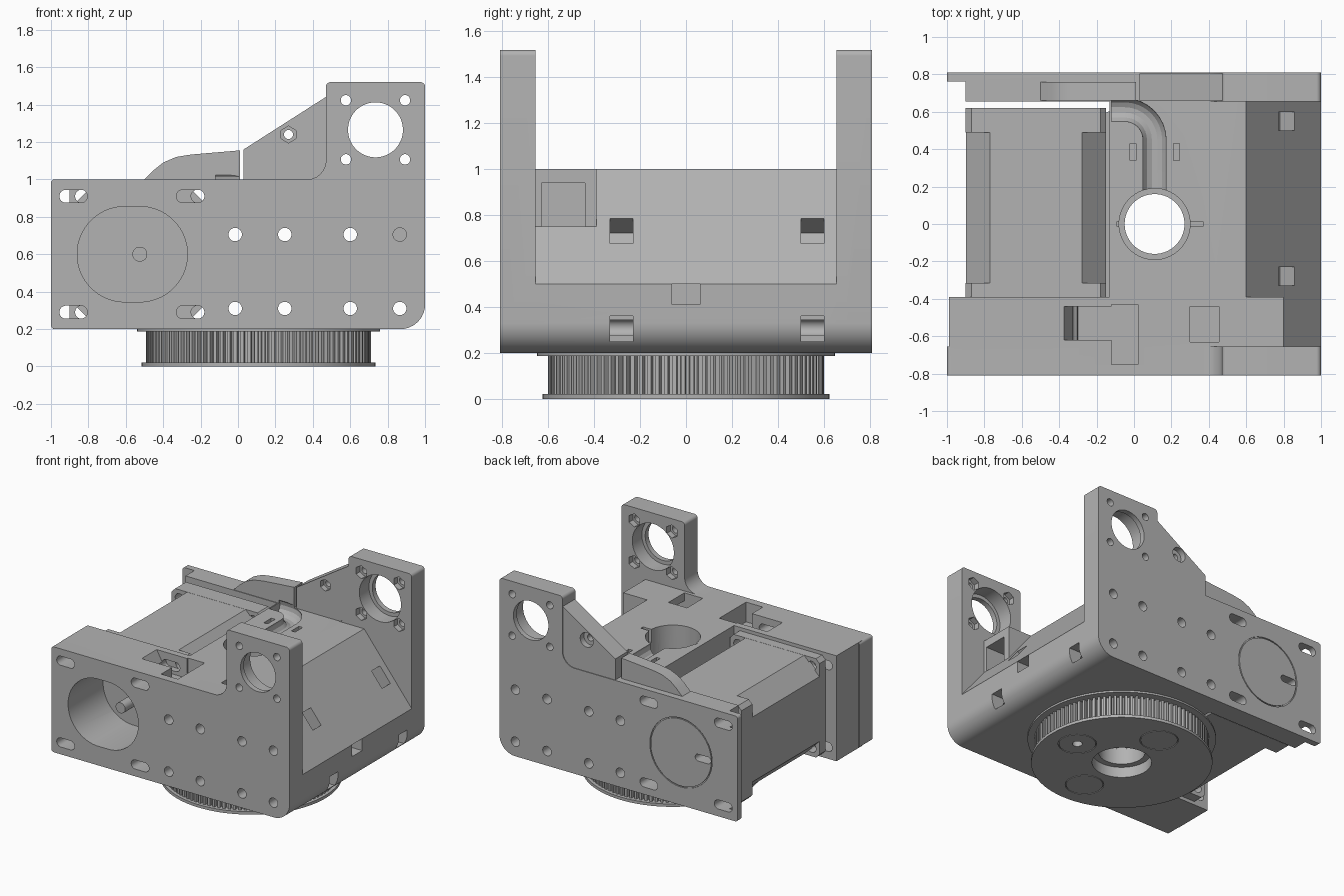
import bpy, bmesh, math
from mathutils import Vector, Matrix

if "Cube" in bpy.data.objects:
    bpy.data.objects.remove(bpy.data.objects["Cube"])

grey = bpy.data.materials.new("plastic_grey")
grey.use_nodes = True
COLOUR = (0.45, 0.45, 0.45, 1)
grey.diffuse_color = COLOUR
grey.node_tree.nodes["Principled BSDF"].inputs["Base Color"].default_value = COLOUR


# ---- helpers ----
def prism(name, pts, axis, a, b):
    """Extrude a 2D outline along an axis from a to b."""
    place = {"x": lambda p, h: (h, p[0], p[1]),
             "y": lambda p, h: (p[0], h, p[1]),
             "z": lambda p, h: (p[0], p[1], h)}[axis]
    bm = bmesh.new()
    low = [bm.verts.new(place(p, a)) for p in pts]
    high = [bm.verts.new(place(p, b)) for p in pts]
    bm.faces.new(low)
    bm.faces.new(high)
    for i in range(len(pts)):
        j = (i + 1) % len(pts)
        bm.faces.new((low[i], low[j], high[j], high[i]))
    bmesh.ops.recalc_face_normals(bm, faces=bm.faces)
    mesh = bpy.data.meshes.new(name)
    bm.to_mesh(mesh)
    bm.free()
    mesh.materials.append(grey)
    ob = bpy.data.objects.new(name, mesh)
    bpy.context.collection.objects.link(ob)
    return ob


def box(name, x0, x1, y0, y1, z0, z1):
    return prism(name, [(x0, y0), (x1, y0), (x1, y1), (x0, y1)], "z", z0, z1)


def circle(u, v, r, n=40, stretch=0.0):
    """Circle outline, or a slot when stretched along its first axis."""
    pts = []
    for i in range(n):
        t = math.tau * (i + 0.5) / n
        c = math.cos(t)
        pts.append((u + r * c + math.copysign(stretch, c), v + r * math.sin(t)))
    return pts


def rounded(corners, n=8):
    """Polygon outline with a radius given at each corner."""
    out = []
    for i, (x, y, r) in enumerate(corners):
        p = Vector((x, y))
        if r == 0:
            out.append((x, y))
            continue
        d1 = (Vector(corners[i - 1][:2]) - p).normalized()
        d2 = (Vector(corners[(i + 1) % len(corners)][:2]) - p).normalized()
        half = d1.angle(d2) / 2
        centre = p + (d1 + d2).normalized() * r / math.sin(half)
        v1 = p + d1 * r / math.tan(half) - centre
        v2 = p + d2 * r / math.tan(half) - centre
        for k in range(n + 1):
            v = v1.lerp(v2, k / n).normalized() * r
            out.append(tuple(centre + v))
    return out


def combine(target, others, operation="DIFFERENCE"):
    """Cut or join the other solids into the target, then drop them."""
    for other in others:
        mod = target.modifiers.new("op", "BOOLEAN")
        mod.operation, mod.solver, mod.object = operation, "EXACT", other
        bpy.context.view_layer.update()
        graph = bpy.context.evaluated_depsgraph_get()
        mesh = bpy.data.meshes.new_from_object(target.evaluated_get(graph))
        target.modifiers.clear()
        target.data = mesh
        bpy.data.objects.remove(other)


def cut_y(pts, a, b):
    return prism("cutter", pts, "y", a, b)


def cut_box(*dims):
    return box("cutter", *dims)


MX, MZ = -0.525, 0.6      # motor axis
PX = 0.11                 # pulley axis
EAR = (0.735, 1.265)      # bearing centre in the ears

# ---- frame: side plates with ears, wedge body, motor block ----
plate = rounded([(-1, .2, .02), (1, .2, .13), (1, 1.52, .025),
                 (.47, 1.52, .025), (.47, 1, .1), (-1, 1, .02)])
frame = prism("frame", plate, "y", -.81, -.655)
combine(frame, [
    prism("back", plate, "y", .655, .81),
    prism("body", rounded([(-.13, .2, 0), (1, .2, .13), (1, .5, 0),
                           (.6, 1, 0), (-.13, 1, 0)]), "y", -.7, .7),
    box("motor_block", -.99, -.1, -.7, -.39, .2, 1),
    box("nut_housing", .5, .8, -.7, -.39, .72, 1),
    prism("gusset", [(.03, .95), (.03, 1.16), (.5, 1.46), (.5, .95)], "y", .66, .805),
    prism("wire_cover", [(-.5, 1), (-.45, 1.05), (-.4, 1.09), (-.33, 1.12), (-.25, 1.133),
                         (.01, 1.155), (.01, .95), (-.5, .95)], "y", .66, .76),
], "UNION")

# motor pocket, thin outer edge of the back plate, rear marking
cuts = [cut_y(circle(MX - .04, MZ, .255, 48, .04), -.9, -.38),
        cut_box(-1.1, -.9, .6, .762, .1, 1.1),
        cut_y(circle(-.71, MZ, .026, 20, .04), .6, .9)]
ring = cut_y(circle(MX, MZ, .262, 48), .802, .83)
combine(ring, [cut_y(circle(MX, MZ, .254, 48), .7, .9)])
cuts.append(ring)

# adjustment slots and cross holes
for z in (MZ - .31, MZ + .31):
    for x in (-.88, -.255):
        cuts.append(cut_y(circle(x, z, .035, 20, .04), -.9, .9))
for z in (.31, .705):
    for x in (-.015, .25, .6):
        cuts.append(cut_y(circle(x, z, .036, 20), -.9, .9))
cuts.append(cut_y(circle(.865, .31, .036, 20), -.9, .9))
for side in (-1, 1):
    cuts.append(cut_y(circle(.865, .705, .036, 20), side * .7, side * .9))
    # bearing seats and screw holes in the ears
    cuts.append(cut_y(circle(*EAR, .147, 48), side * .6, side * .9))
    cuts.append(cut_y(circle(*EAR, .175, 48), side * .6, side * .77))
    for dx in (-.158, .158):
        for dz in (-.158, .158):
            spot = (EAR[0] + dx, EAR[1] + dz)
            cuts.append(cut_y(circle(*spot, .028, 16), side * .6, side * .9))
            cuts.append(cut_y(circle(*spot, .05, 6), side * .6, side * .7))

# gusset screw
cuts += [cut_y(circle(.27, 1.24, .025, 16), .6, .9),
         cut_y(circle(.27, 1.24, .045, 6), .6, .7),
         cut_y(circle(.27, 1.24, .055, 24), .76, .9)]

# centre bore with its seat, key notches and cable tie slots
cuts += [prism("cutter", circle(PX, 0, .16, 48), "z", .1, 1.1),
         prism("cutter", circle(PX, 0, .19, 48), "z", .6, 1.1),
         cut_box(-.09, .37, -.013, .013, .9, 1.1),
         cut_box(-.022, .01, .34, .43, .85, 1.1),
         cut_box(.21, .242, .34, .43, .85, 1.1)]

# wire channel
path = bpy.data.curves.new("channel", "CURVE")
path.dimensions = "3D"
path.bevel_depth, path.bevel_resolution, path.use_fill_caps = .065, 5, True
line = path.splines.new("POLY")
bend = [(PX, .1)] + [(-.05 + .16 * math.cos(t), .45 + .16 * math.sin(t))
                     for t in [math.pi / 16 * k for k in range(9)]] + [(-.12, .61)]
line.points.add(len(bend) - 1)
for point, (x, y) in zip(line.points, bend):
    point.co = (x, y, .985, 1)
tube = bpy.data.objects.new("channel", path)
bpy.context.collection.objects.link(tube)
bpy.context.view_layer.update()
solid = bpy.data.meshes.new_from_object(tube.evaluated_get(bpy.context.evaluated_depsgraph_get()))
bpy.data.objects.remove(tube)
channel = bpy.data.objects.new("cutter", solid)
bpy.context.collection.objects.link(channel)
cuts.append(channel)

# tensioner pockets in the top and in the nut housing
cuts += [cut_box(-.3, .02, -.62, -.44, .85, 1.1),
         cut_box(-.12, .021, -.75, -.43, .85, 1.1),
         prism("cutter", [(-.38, 1.01), (-.29, .85), (-.29, 1.01)], "y", -.62, -.44),
         cut_box(.3, .455, -.63, -.44, .75, 1.1),
         cut_box(.44, .9, -.63, -.44, .75, .94)]

# square nut pockets on the slope and the side
tilt = Matrix.Rotation(math.atan2(.4, -.5) - math.pi / 2, 4, "Y")
for y in (-.28, .55):
    nut = cut_box(-.07, .07, -.05, .05, -.1, .1)
    nut.matrix_world = Matrix.Translation((.815, y, .73)) @ Matrix.Rotation(math.atan2(.5, .4), 4, "Y")
    cuts += [nut, cut_box(.88, 1.1, y - .05, y + .05, .25, .36)]
cuts.append(cut_box(.88, 1.1, -.06, .06, .41, .5))
combine(frame, cuts)

# ---- motor ----
def square(half, corner):
    h, k = half, half - corner
    pts = [(k, -h), (h, -k), (h, k), (k, h), (-k, h), (-h, k), (-h, -k), (-k, -h)]
    return [(MX + x, MZ + z) for x, z in pts]

motor = [prism("motor_body", square(.374, .128), "y", -.33, .5),
         prism("motor_front_cap", square(.375, .03), "y", -.389, -.315),
         prism("motor_rear_cap", square(.375, .03), "y", .49, .62)]
for cap in motor[1:]:
    combine(cap, [cut_y(circle(MX + dx, MZ + dz, .036, 16), -.5, .8)
                  for dx in (-.31, .31) for dz in (-.31, .31)])
motor.append(prism("motor_shaft", circle(MX, MZ, .04, 24), "y", -.66, -.38))

# ---- toothed pulley ----
TEETH = 100
outline = []
for i in range(TEETH):
    for step, r in ((0, .575), (.35, .575), (.45, .602), (.9, .602)):
        t = math.tau * (i + step) / TEETH
        outline.append((PX + r * math.cos(t), r * math.sin(t)))
toothed = prism("pulley_teeth", outline, "z", .015, .19)
lower = prism("pulley_lower_flange", circle(PX, 0, .625, 96), "z", 0, .022)
upper = prism("pulley_upper_flange", circle(PX, 0, .65, 96), "z", .186, .1995)
for part in (toothed, lower, upper):
    combine(part, [prism("cutter", circle(PX, 0, .16, 48), "z", -.1, .3)])
for part in (toothed, lower):
    combine(part, [prism("cutter", circle(PX, 0, .205, 48), "z", -.1, .08),
                   prism("cutter", circle(PX + .4, 0, .035, 20), "z", -.1, .15)])

# round inlay outlines under the pulley
for x, y in ((.4, 0), (0, .4), (0, -.4)):
    groove = prism("cutter", circle(PX + x, y, .133, 40), "z", -.1, .008)
    combine(groove, [prism("cutter", circle(PX + x, y, .127, 40), "z", -.2, .1)])
    combine(lower, [groove])

# ---- shading ----
bpy.ops.object.select_all(action="DESELECT")
for ob in [frame, *motor, toothed, lower, upper]:
    ob.data.materials.clear()
    ob.data.materials.append(grey)
    ob.select_set(True)
    bpy.context.view_layer.objects.active = ob
bpy.ops.object.shade_smooth_by_angle(angle=math.radians(25))
